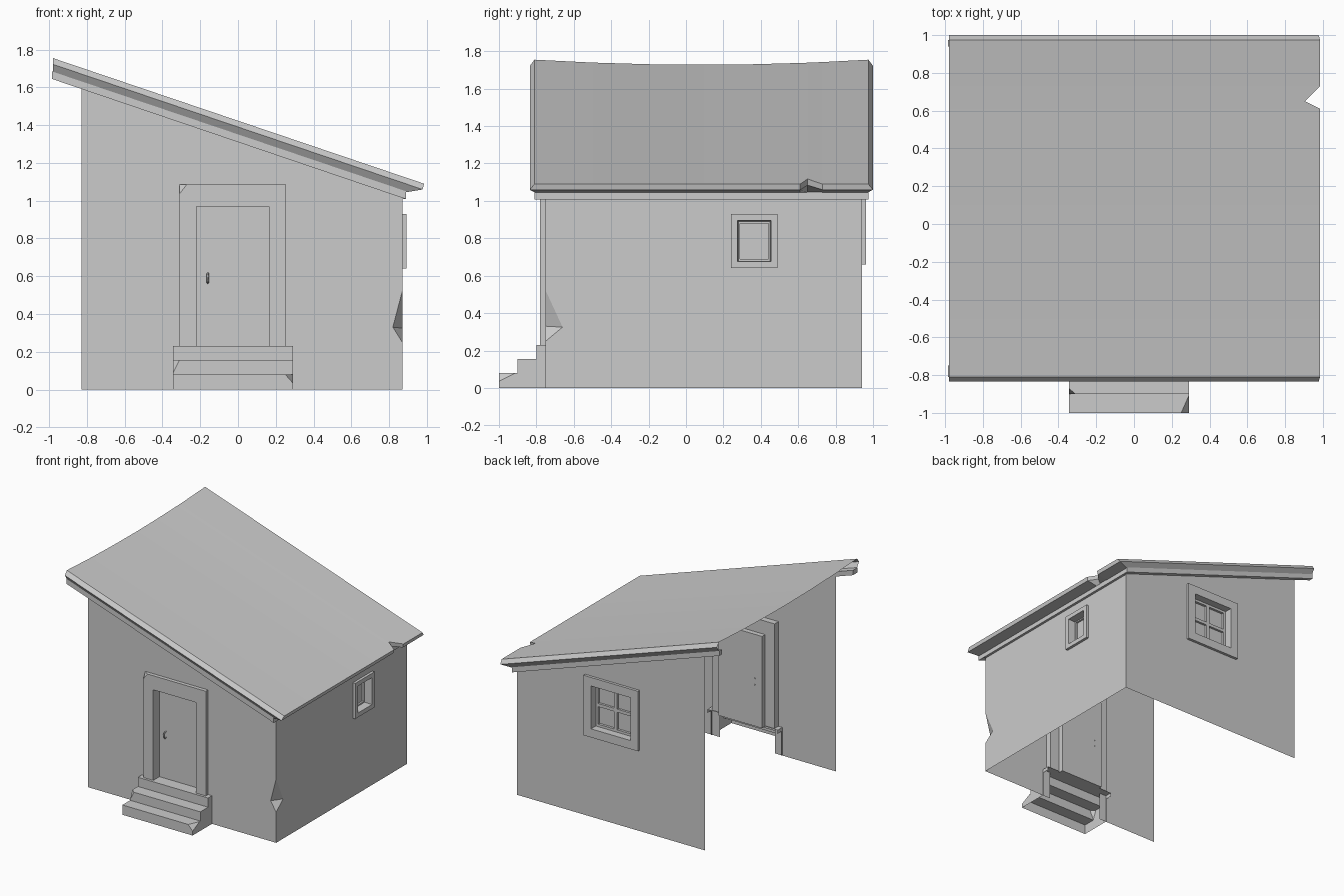
import bpy, bmesh
from mathutils import Vector

if "Cube" in bpy.data.objects:
    bpy.data.objects.remove(bpy.data.objects["Cube"])

SLOPE = 0.3384


def roof_z(x):
    return 1.09 - (x - 0.985) * SLOPE


def finish(name, bm):
    bmesh.ops.recalc_face_normals(bm, faces=bm.faces)
    me = bpy.data.meshes.new(name)
    bm.to_mesh(me)
    bm.free()
    ob = bpy.data.objects.new(name, me)
    bpy.context.collection.objects.link(ob)
    return ob


def prism(name, pts, plane, a, b):
    """Extrude a 2D profile in the xz or yz plane between depths a and b."""
    def to3(p, d):
        return (p[0], d, p[1]) if plane == 'xz' else (d, p[0], p[1])
    bm = bmesh.new()
    f = [bm.verts.new(to3(p, a)) for p in pts]
    g = [bm.verts.new(to3(p, b)) for p in pts]
    bm.faces.new(f)
    bm.faces.new(g)
    for i in range(len(f)):
        j = (i + 1) % len(f)
        bm.faces.new((f[i], f[j], g[j], g[i]))
    return finish(name, bm)


def rect(u0, u1, v0, v1):
    return [(u0, v0), (u1, v0), (u1, v1), (u0, v1)]


def sheet(name, loops, to3):
    """Flat wall with holes, from an outer loop and hole loops."""
    bm = bmesh.new()
    for loop in loops:
        vs = [bm.verts.new(to3(*p)) for p in loop]
        for i, v in enumerate(vs):
            bm.edges.new((v, vs[(i + 1) % len(vs)]))
    bmesh.ops.triangle_fill(bm, edges=bm.edges[:], use_beauty=True)
    bmesh.ops.dissolve_limit(bm, angle_limit=0.01, verts=bm.verts[:], edges=bm.edges[:])
    return finish(name, bm)


def nested_frame(name, r, levels, to3):
    """Window shell lofted through inset rectangles, closed by the pane."""
    bm = bmesh.new()
    prev = None
    for inset, depth in levels:
        pts = rect(r[0] + inset, r[1] - inset, r[2] + inset, r[3] - inset)
        ring = [bm.verts.new(to3(u, v, depth)) for u, v in pts]
        if prev:
            for i in range(4):
                j = (i + 1) % 4
                bm.faces.new((prev[i], prev[j], ring[j], ring[i]))
        prev = ring
    bm.faces.new(prev)
    return finish(name, bm)


def chip(ob, tri, corner):
    """Break off a corner along the plane of tri."""
    c = sum((Vector(p) for p in tri), Vector()) / 3
    bm = bmesh.new()
    vs = [bm.verts.new(c + (Vector(p) - c) * 1.1) for p in tri + [corner]]
    for ids in ((0, 1, 2), (0, 1, 3), (1, 2, 3), (0, 2, 3)):
        bm.faces.new([vs[i] for i in ids])
    cutter = finish("chip_cutter", bm)
    cutter.hide_render = True
    mod = ob.modifiers.new("chip", 'BOOLEAN')
    mod.operation = 'DIFFERENCE'
    mod.solver = 'EXACT'
    mod.object = cutter
    bpy.context.view_layer.objects.active = ob
    bpy.ops.object.modifier_apply(modifier=mod.name)
    bpy.data.objects.remove(cutter)


# Walls: front with door opening, right and back with window openings, left open
XL, XR, YF, YB = -0.83, 0.87, -0.75, 0.94
top_l, top_r = roof_z(XL) - 0.09, roof_z(XR) - 0.09
sheet("front_wall", [[(XL, 0), (-0.28, 0), (-0.28, 1.03), (0.22, 1.03), (0.22, 0), (XR, 0),
                      (XR, 0.25), (0.82, 0.33), (XR, 0.52), (XR, top_r), (XL, top_l)]],
      lambda u, v: (u, YF, v))
sheet("right_wall", [[(YF, 0), (YB, 0), (YB, top_r), (YF, top_r), (YF, 0.52),
                      (-0.66, 0.325), (YF, 0.25)], rect(0.26, 0.47, 0.66, 0.91)],
      lambda u, v: (XR, u, v))
sheet("back_wall", [[(XL, 0), (XR, 0), (XR, top_r), (XL, top_l)],
                    rect(-0.21, 0.22, 0.69, 1.12)], lambda u, v: (u, YB, v))

# Broken dent in the front right wall corner
bm = bmesh.new()
a, b, f, s = [bm.verts.new(p) for p in ((XR, YF, 0.52), (XR, YF, 0.25),
                                        (0.82, YF, 0.33), (XR, -0.66, 0.325))]
bm.faces.new((a, f, s))
bm.faces.new((b, s, f))
finish("corner_dent", bm)

# Roof: sagging top sheet, edge band and soffit, with a notch in the low eave
ys = [-0.81, -0.5, -0.2, 0.1, 0.35, 0.61, 0.65, 0.73, 0.975]
bm = bmesh.new()
mid, half = 0.0825, 0.8925


def level(grow_y, right, drop):
    path = [(-0.98, ys[0] - grow_y)]
    for i, y in enumerate(ys):
        yy = y - grow_y if i == 0 else y + grow_y if i == len(ys) - 1 else y
        path.append((min(right, 0.905) if y == 0.65 else right, yy))
    path.append((-0.98, ys[-1] + grow_y))
    return [bm.verts.new((x, y, roof_z(x) - drop)) for x, y in path]


rim, outer, inner = level(0, 0.985, 0), level(0.025, 0.978, 0.033), level(-0.005, 0.885, 0.08)
left = [rim[0]]
for y in ys[1:-1]:
    sag = 0.027 * (1 - ((y - mid) / half) ** 2)
    left.append(bm.verts.new((-0.98, y, roof_z(-0.98) - sag)))
left.append(rim[-1])
for i in range(len(ys) - 1):
    bm.faces.new((left[i], rim[i + 1], rim[i + 2], left[i + 1]))
for p, q in ((rim, outer), (outer, inner)):
    for i in range(len(p) - 1):
        bm.faces.new((p[i], p[i + 1], q[i + 1], q[i]))
finish("roof", bm)

# Trim boards under the roof
slope = [(-0.985, roof_z(-0.985) - 0.112), (0.89, 1.008), (0.89, 1.05),
         (-0.985, roof_z(-0.985) - 0.072)]
prism("front_trim", slope, 'xz', -0.81, YF)
prism("back_trim", slope, 'xz', YB, 0.975)
prism("right_trim", rect(YF, YB, 1.008, 1.048), 'yz', XR, 0.89)

# Front steps, hollow below and behind, with two broken corners
steps = prism("front_steps", [(-1, 0), (-1, 0.08), (-0.9, 0.08), (-0.9, 0.155), (-0.8, 0.155),
                              (-0.8, 0.23), (-0.69, 0.23), (-0.69, 0.2), (-0.74, 0.2),
                              (-0.74, 0)], 'yz', -0.345, 0.29)
chip(steps, [(0.25, -1, 0.08), (0.29, -0.91, 0.08), (0.29, -1, 0.035)], (0.29, -1, 0.08))
chip(steps, [(-0.31, -0.9, 0.155), (-0.345, -0.87, 0.155), (-0.345, -0.9, 0.087)],
     (-0.345, -0.9, 0.155))
bm = bmesh.new()
bm.from_mesh(steps.data)
bm.normal_update()
bmesh.ops.delete(bm, geom=[f for f in bm.faces if f.normal.z < -0.9 or f.normal.y > 0.9],
                 context='FACES')
bm.to_mesh(steps.data)
bm.free()

# Door frame, recessed door and pull handle
frame = prism("door_frame", [(-0.31, 0.23), (-0.22, 0.23), (-0.22, 0.97), (0.165, 0.97),
                             (0.165, 0.23), (0.255, 0.23), (0.255, 1.085), (-0.31, 1.085)],
              'xz', -0.78, -0.7)
chip(frame, [(-0.272, -0.78, 1.085), (-0.31, -0.78, 1.035), (-0.31, -0.755, 1.085)],
     (-0.31, -0.78, 1.085))
prism("door", rect(-0.225, 0.17, 0.225, 0.975), 'xz', -0.7, -0.66)
cu = bpy.data.curves.new("door_handle", 'CURVE')
cu.dimensions = '3D'
cu.bevel_depth = 0.006
cu.bevel_resolution = 0
cu.use_fill_caps = True
sp = cu.splines.new('POLY')
path = [(-0.655, 0.615), (-0.715, 0.615), (-0.73, 0.6), (-0.73, 0.58), (-0.715, 0.565),
        (-0.655, 0.565)]
sp.points.add(len(path) - 1)
for p, (y, z) in zip(sp.points, path):
    p.co = (-0.16, y, z, 1)
bpy.context.collection.objects.link(bpy.data.objects.new("door_handle", cu))

# Windows, the back one with crossed glazing bars
nested_frame("right_window", (0.24, 0.49, 0.64, 0.93),
             [(0, 0), (0, 0.022), (0.035, 0.022), (0.04, -0.04), (0.05, -0.04), (0.05, -0.055)],
             lambda u, v, d: (XR + d, u, v))
nested_frame("back_window", (-0.24, 0.255, 0.66, 1.15),
             [(0, 0), (0, 0.022), (0.07, 0.022), (0.07, -0.04), (0.09, -0.04), (0.09, -0.06)],
             lambda u, v, d: (u, YB + d, v))
prism("back_window_upright", rect(-0.007, 0.022, 0.75, 1.06), 'xz', YB - 0.06, YB - 0.04)
prism("back_window_crossbar", rect(-0.15, 0.165, 0.892, 0.918), 'xz', YB - 0.06, YB - 0.042)
